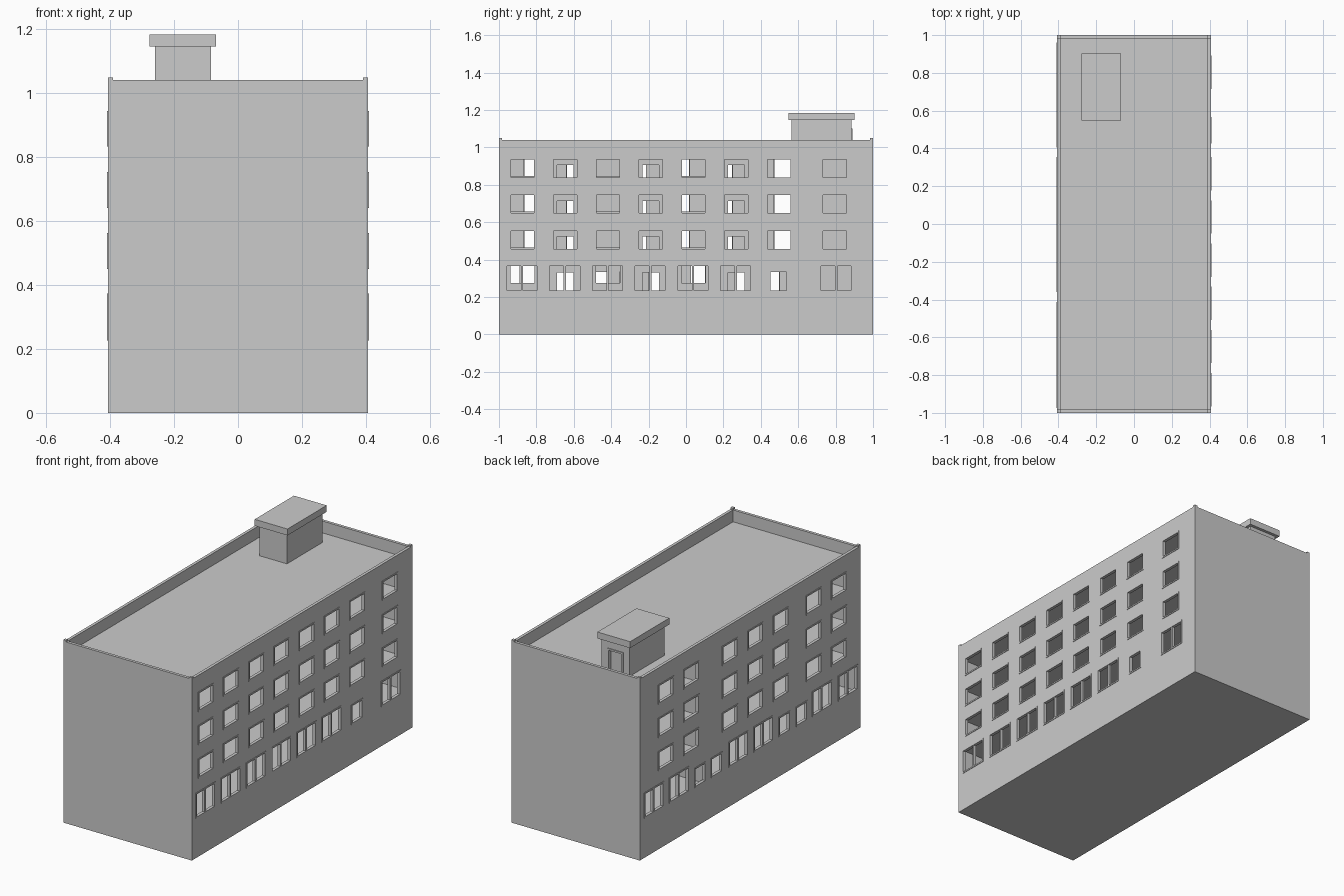
import bpy, bmesh
from mathutils import Matrix, Vector

if "Cube" in bpy.data.objects:
    bpy.data.objects.remove(bpy.data.objects["Cube"])

HX, HY, T = 0.407, 1.0, 0.017          # half width, half length, wall thickness
ROOF, TOP = 0.972, 1.04
STOREY, FLOOR0 = 0.191, 0.212


def boxes(name, items):
    """One object made of axis-aligned boxes (x0, x1, y0, y1, z0, z1)."""
    bm = bmesh.new()
    for x0, x1, y0, y1, z0, z1 in items:
        c = Vector(((x0 + x1) / 2, (y0 + y1) / 2, (z0 + z1) / 2))
        s = (abs(x1 - x0), abs(y1 - y0), abs(z1 - z0), 1)
        bmesh.ops.create_cube(bm, size=1, matrix=Matrix.Translation(c) @ Matrix.Diagonal(s))
    me = bpy.data.meshes.new(name)
    bm.to_mesh(me)
    bm.free()
    ob = bpy.data.objects.new(name, me)
    bpy.context.scene.collection.objects.link(ob)
    return ob


def cut(ob, items):
    """Subtract boxes from an object."""
    cutter = boxes(ob.name + "_cutter", items)
    cutter.hide_render = True
    cutter.hide_viewport = True
    cutter.display_type = 'WIRE'
    mod = ob.modifiers.new("openings", 'BOOLEAN')
    mod.operation = 'DIFFERENCE'
    mod.solver = 'EXACT'
    mod.object = cutter


def openings(upper, wide, small):
    """Window rectangles (y0, y1, z0, z1) of one long side."""
    res = []
    for k in range(1, 4):
        z = 0.265 + k * STOREY
        res += [(y - 0.064, y + 0.064, z, z + 0.1) for y in upper]
    res += [(y - 0.0825, y + 0.0825, 0.233, 0.367) for y in wide]
    res += [(y - 0.045, y + 0.045, 0.233, 0.335) for y in small]
    return res


def facade(name, side, upper, wide, small):
    """Long wall with window holes, thin raised surrounds and mullions."""
    wins = openings(upper, wide, small)
    xo, xi = side * HX, side * (HX - T)
    wall = boxes(name + "_wall", [(xi, xo, -HY, HY, 0, TOP)])
    cut(wall, [(side * (HX - 0.05), side * (HX + 0.05), *w) for w in wins])
    b, xa, xb = 0.006, side * (HX - 0.008), side * (HX + 0.003)
    parts = []
    for y0, y1, z0, z1 in wins:
        parts += [(xa, xb, y0 - b, y0 + 0.002, z0 - b, z1 + b),
                  (xa, xb, y1 - 0.002, y1 + b, z0 - b, z1 + b),
                  (xa, xb, y0, y1, z0 - b, z0 + 0.002),
                  (xa, xb, y0, y1, z1 - 0.002, z1 + b)]
    parts += [(xi, xo, y - 0.006, y + 0.006, 0.233, 0.367) for y in wide]
    boxes(name + "_window_frames", parts)


# Long facades
cols = [-0.874 + 0.2285 * i for i in range(7)] + [0.795]
facade("right", 1, cols, [c - 0.003 for c in cols[:6]] + [0.803], [0.495])
facade("left", -1, [0.765, 0.535, 0.185, -0.045, -0.277, -0.575, -0.802],
       [0.873, 0.645, 0.108, -0.118, -0.65, -0.885], [0.455, 0.305, -0.31, -0.465])

# End walls and raised corner posts of the parapet
XI, YI = HX - T, HY - T
boxes("end_walls", [(-XI, XI, -HY, -YI, 0, TOP), (-XI, XI, YI, HY, 0, TOP)])
boxes("parapet_corners", [(sx * XI, sx * HX, sy * YI, sy * HY, TOP, 1.049)
                          for sx in (-1, 1) for sy in (-1, 1)])

# Base, floor slabs and roof
boxes("base_slab", [(-XI, XI, -YI, YI, 0, 0.02)])
boxes("floors", [(-XI, XI, -YI, YI, FLOOR0 + k * STOREY - 0.015, FLOOR0 + k * STOREY)
                 for k in range(4)])
boxes("roof", [(-XI, XI, -YI, YI, ROOF - 0.015, ROOF)])

# Corridor wall with alternating inner windows and doors, plus cross walls
CX = 0.22
walls = boxes("corridor_walls", [(CX - 0.012, CX, -YI, 0.4, FLOOR0 + k * STOREY,
                                  FLOOR0 + (k + 1) * STOREY - 0.015) for k in range(4)])
holes = []
for k in range(4):
    f = FLOOR0 + k * STOREY
    for i, y in enumerate(cols[:6]):
        if i % 2 == 0:
            holes.append((CX - 0.05, CX + 0.05, y - 0.064, y + 0.064, f + 0.062, f + 0.157))
        else:
            holes.append((CX - 0.05, CX + 0.05, y - 0.044, y + 0.044, f + 0.002, f + 0.12))
cut(walls, holes)
boxes("cross_wall", [(-XI, CX, 0.39, 0.402, FLOOR0, ROOF - 0.015)])
boxes("stair_wall", [(-0.006, 0.006, 0.62, YI, FLOOR0, ROOF - 0.015)])

# Rooftop stair house with a recessed door in its back face
house = boxes("stair_house", [(-0.26, -0.085, 0.565, 0.885, ROOF - 0.005, 1.147)])
cut(house, [(-0.214, -0.131, 0.868, 0.95, ROOF, 1.093)])
boxes("stair_house_door_frame", [(-0.222, -0.212, 0.87, 0.89, ROOF, 1.1),
                                 (-0.133, -0.123, 0.87, 0.89, ROOF, 1.1),
                                 (-0.212, -0.133, 0.87, 0.89, 1.09, 1.1)])
boxes("stair_house_roof", [(-0.277, -0.069, 0.547, 0.902, 1.146, 1.183)])
